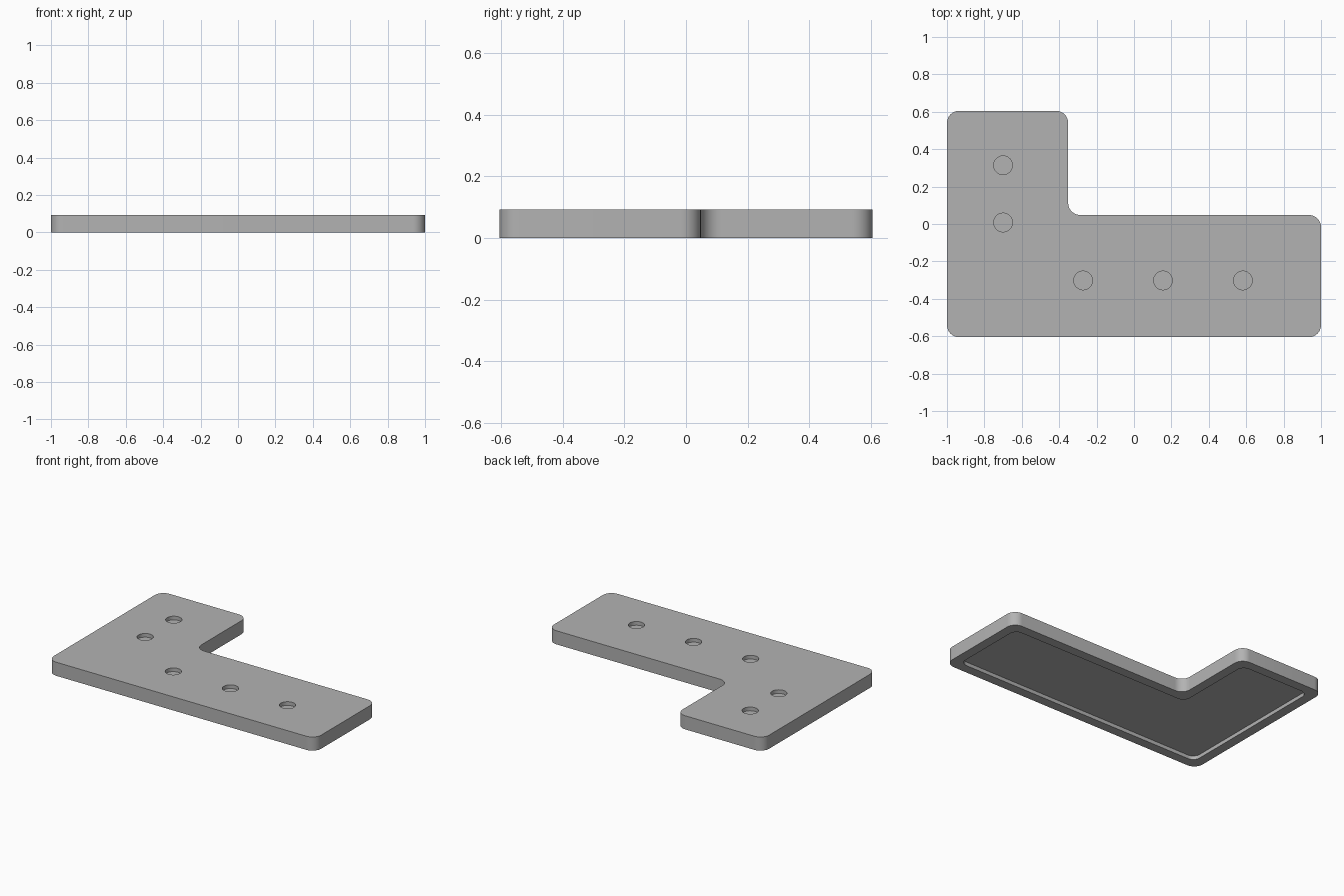
import bpy, bmesh, math
from mathutils import Vector

if "Cube" in bpy.data.objects:
    bpy.data.objects.remove(bpy.data.objects["Cube"])

HEIGHT, HOLE_DEPTH, RECESS_DEPTH, RIM = 0.092, 0.025, 0.025, 0.065
X, Y = 1.0, 0.605
NOTCH_X, NOTCH_Y = -0.352, 0.048

gray = bpy.data.materials.new("plain gray")
gray.use_nodes = True
gray.diffuse_color = (0.45, 0.45, 0.45, 1)
gray.node_tree.nodes["Principled BSDF"].inputs["Base Color"].default_value = gray.diffuse_color


def rounded(corners, radius, steps=10):
    """Replace each right-angled corner with a tangent arc."""
    pts = []
    for i, c in enumerate(corners):
        a = (corners[i - 1] - c).normalized() * radius
        b = (corners[(i + 1) % len(corners)] - c).normalized() * radius
        for k in range(steps + 1):
            t = math.pi / 2 * k / steps
            pts.append(c + a * (1 - math.sin(t)) + b * (1 - math.cos(t)))
    return pts


def prism(name, outline, z0, z1):
    bm = bmesh.new()
    face = bm.faces.new([bm.verts.new((p.x, p.y, z0)) for p in outline])
    top = bmesh.ops.extrude_face_region(bm, geom=[face])["geom"]
    bmesh.ops.translate(bm, vec=(0, 0, z1 - z0),
                        verts=[v for v in top if isinstance(v, bmesh.types.BMVert)])
    bmesh.ops.recalc_face_normals(bm, faces=bm.faces)
    mesh = bpy.data.meshes.new(name)
    bm.to_mesh(mesh)
    bm.free()
    mesh.materials.append(gray)
    obj = bpy.data.objects.new(name, mesh)
    bpy.context.collection.objects.link(obj)
    return obj


def l_outline(inset, radius):
    d = inset
    return rounded([Vector(p) for p in (
        (-X + d, -Y + d), (X - d, -Y + d), (X - d, NOTCH_Y - d),
        (NOTCH_X - d, NOTCH_Y - d), (NOTCH_X - d, Y - d), (-X + d, Y - d))], radius)


def circle(x, y, r, n=40):
    return [Vector((x + r * math.cos(math.tau * k / n), y + r * math.sin(math.tau * k / n)))
            for k in range(n)]


# L-shaped plate
plate = prism("corner_plate", l_outline(0, 0.065), 0, HEIGHT)

# Underside recess and blind holes in the top
cutters = [prism("recess_cutter", l_outline(RIM, 0.05), -0.05, RECESS_DEPTH)]
for x, y in ((-0.7, 0.314), (-0.7, 0.008), (-0.272, -0.302), (0.155, -0.302), (0.582, -0.302)):
    cutters.append(prism("hole_cutter", circle(x, y, 0.05), HEIGHT - HOLE_DEPTH, HEIGHT + 0.05))

bpy.ops.object.select_all(action='DESELECT')
plate.select_set(True)
bpy.context.view_layer.objects.active = plate
for cutter in cutters:
    cutter.hide_render = True
    mod = plate.modifiers.new("cut", 'BOOLEAN')
    mod.operation, mod.solver, mod.object = 'DIFFERENCE', 'EXACT', cutter
    bpy.ops.object.modifier_apply(modifier=mod.name)
    bpy.data.objects.remove(cutter)

bpy.ops.object.shade_smooth_by_angle(angle=math.radians(30))
